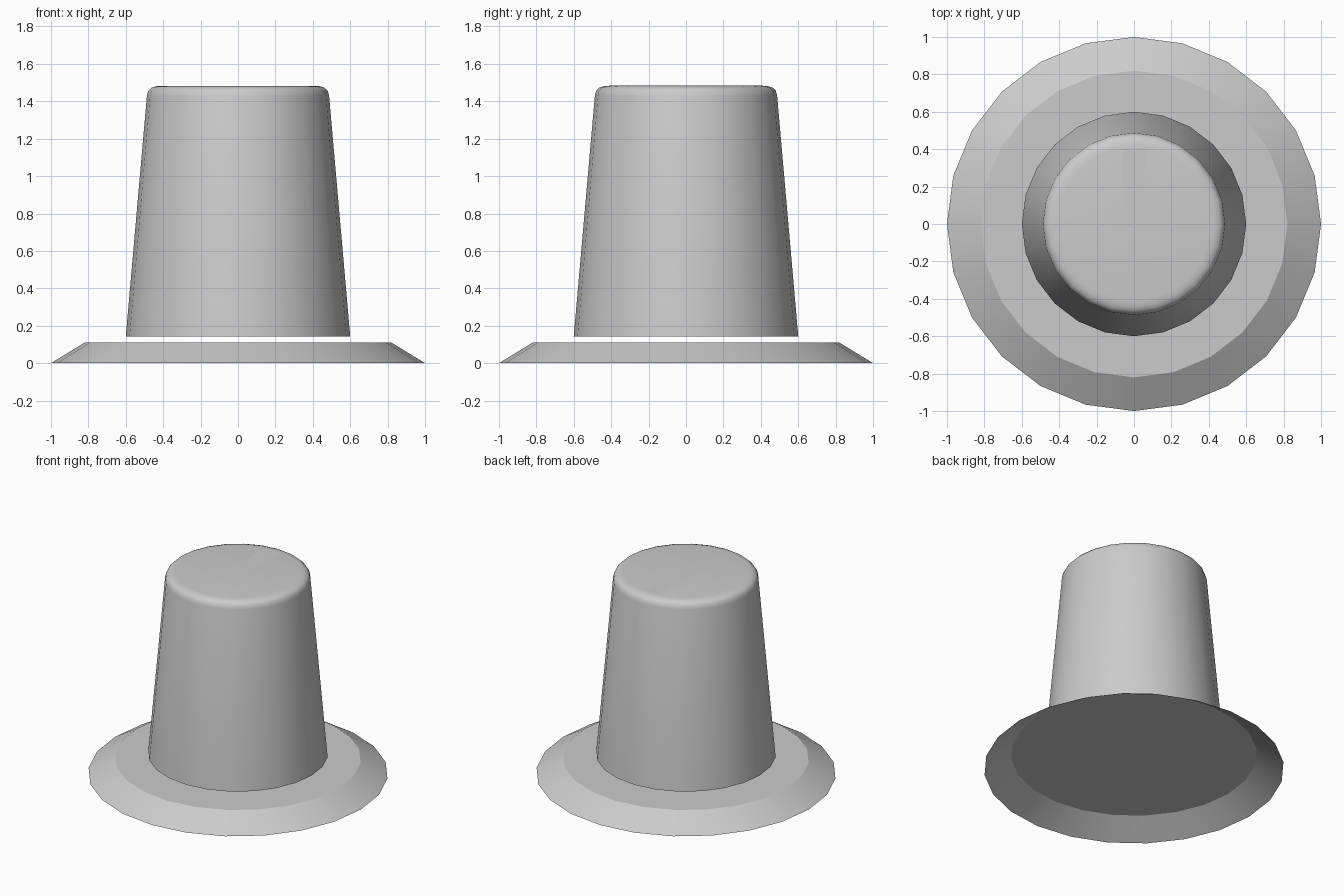
import bpy, bmesh, math

SIDES = 24

default = bpy.data.objects.get("Cube")
if default:
    bpy.data.objects.remove(default, do_unlink=True)

grey = bpy.data.materials.new("plain grey")
grey.use_nodes = True
colour = (0.6, 0.6, 0.6, 1)
grey.diffuse_color = colour
grey.node_tree.nodes["Principled BSDF"].inputs["Base Color"].default_value = colour


def finish(name, bm, smooth_angle=None):
    mesh = bpy.data.meshes.new(name)
    bm.to_mesh(mesh)
    bm.free()
    mesh.materials.append(grey)
    obj = bpy.data.objects.new(name, mesh)
    bpy.context.collection.objects.link(obj)
    if smooth_angle:
        bpy.ops.object.select_all(action="DESELECT")
        obj.select_set(True)
        bpy.context.view_layer.objects.active = obj
        bpy.ops.object.shade_smooth_by_angle(angle=math.radians(smooth_angle))
    return obj


def turned(name, profile, smooth_angle):
    """Open-bottomed shell turned from (radius, height) points, capped on top."""
    bm = bmesh.new()
    rings = []
    for r, z in profile:
        rings.append([bm.verts.new((r * math.cos(a), r * math.sin(a), z))
                      for a in (math.tau * i / SIDES for i in range(SIDES))])
    for low, high in zip(rings, rings[1:]):
        for i in range(SIDES):
            j = (i + 1) % SIDES
            bm.faces.new((low[i], low[j], high[j], high[i]))
    bm.faces.new(rings[-1])
    return finish(name, bm, smooth_angle)


# Sloping base skirt, hollow underneath
turned("base_skirt", [(1.0, 0), (0.82, 0.11)], 25)

# Tapered knob with a rounded top rim
turned("knob_body", [(0.6, 0.143), (0.487, 1.43), (0.48, 1.456),
                     (0.464, 1.472), (0.44, 1.48), (0.41, 1.483)], 40)

# Thin pointer plate on the knob top
bm = bmesh.new()
corners = [(-0.06, 0.01), (0.06, 0.01), (0.06, 0.405), (-0.06, 0.405)]
bm.faces.new([bm.verts.new((x, y, 1.485)) for x, y in corners])
finish("pointer_mark", bm)
